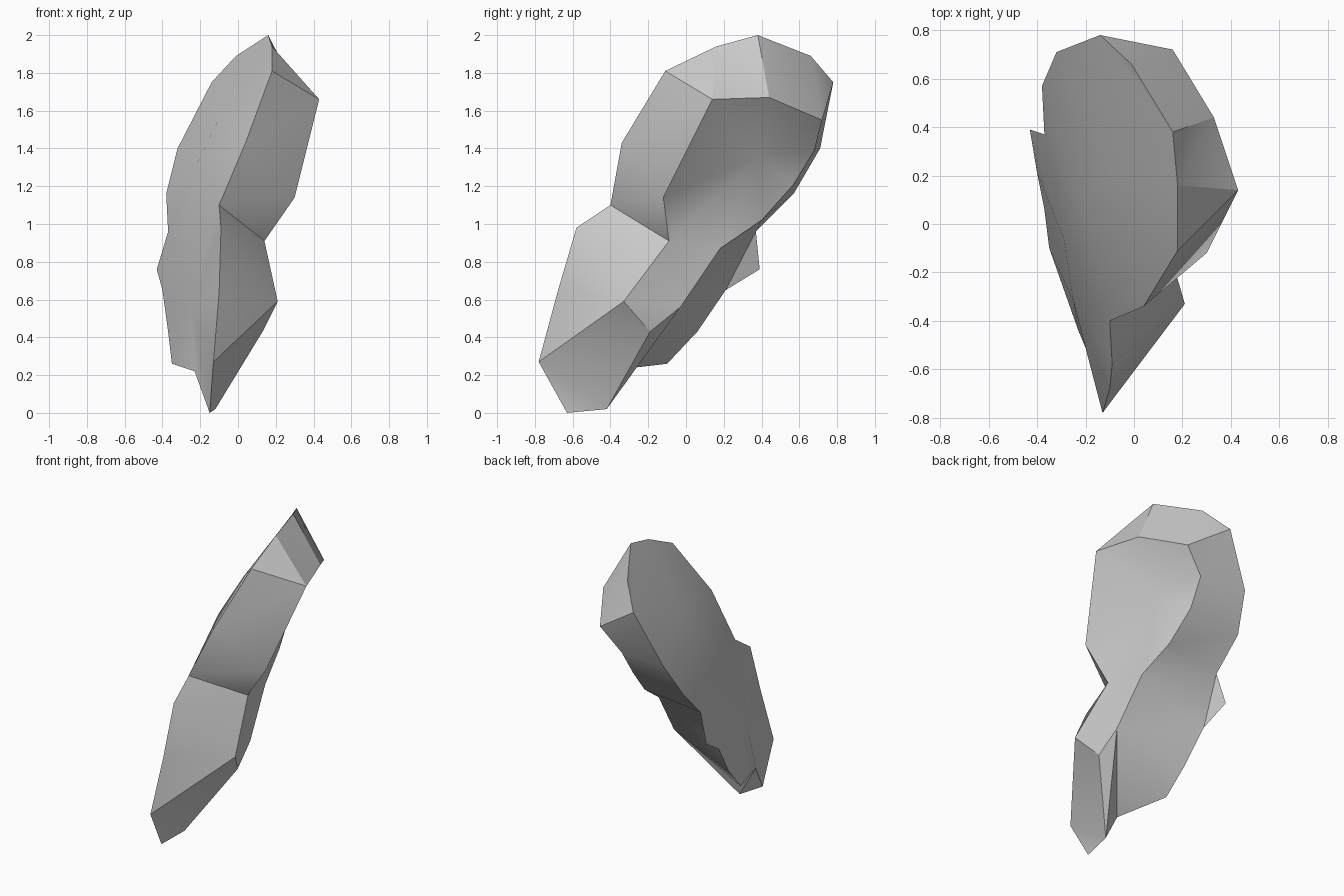
import bpy, bmesh
from math import radians
from mathutils import Vector

default_cube = bpy.data.objects.get("Cube")
if default_cube:
    bpy.data.objects.remove(default_cube, do_unlink=True)

mesh = bpy.data.meshes.new("rock_shard")
bm = bmesh.new()


def chain(*points):
    """Add a run of corners and return them in order."""
    return [bm.verts.new(point) for point in points]


def face(*corners):
    bm.faces.new(corners)


def bridge(first, second):
    """Triangulate between two runs of corners, always taking the shorter diagonal."""
    i = j = 0
    while i < len(first) - 1 or j < len(second) - 1:
        step_first = j == len(second) - 1
        if not step_first and i < len(first) - 1:
            step_first = ((first[i + 1].co - second[j].co).length
                          < (second[j + 1].co - first[i].co).length)
        corners = [first[i], second[j]]
        if step_first:
            i += 1
            corners.append(first[i])
        else:
            j += 1
            corners.append(second[j])
        if len(set(corners)) == len(corners):
            face(*corners)


def fan(centre, ring):
    for here, after in zip(ring, ring[1:] + ring[:1]):
        face(centre, here, after)


# Front crest, from the peak down to the foot
crest = chain((.16, .38, 2), (.18, .16, 1.94), (.18, -.11, 1.81), (.04, -.34, 1.43),
              (-.1, -.4, 1.1), (-.09, -.58, .98), (-.1, -.68, .64),
              (-.13, -.78, .27), (-.15, -.63, 0))
peak, shoulder, brow, neck, waist, knee, shin, toe, foot = crest

# Rear rim, from the peak down to the foot
rim = [peak] + chain((-.01, .66, 1.89), (-.14, .78, 1.75), (-.32, .71, 1.4),
                     (-.38, .57, 1.16), (-.37, .37, .96), (-.43, .39, .76),
                     (-.4, .21, .65), (-.37, .06, .43), (-.35, -.1, .26),
                     (-.23, -.44, .22)) + [foot]
_, crown, corner, hip, flank, notch, spur, tail, haunch, heel, nick, _ = rim

# Gentle bulge along the broad side
spine = [peak] + chain((-.1, .2, 1.56), (-.22, .1, 1.31), (-.29, -.06, .88),
                       (-.25, -.32, .58)) + [foot]

# Outer lip, from the upper rear down to the sole
lip = chain((.33, .44, 1.67), (.43, .14, 1.66), (.3, -.12, 1.14),
            (.14, -.09, .91), (.21, -.33, .59), (.13, -.19, .43), (-.12, -.42, .02))
top_lip, tip, ledge, pinch, elbow, under, sole = lip

# Keel along the underside and the hollow above it
keel = chain((.16, .72, 1.55), (.02, .68, 1.39), (.01, .57, 1.21),
             (.04, .4, 1.02), (.085, .18, .87), (.115, -.03, .56))
keel_top, bend, curve, dip, ridge, keel_end = keel
hollow, = chain((.13, .38, 1.36))

# Broad side
bridge(crest, spine)
bridge(spine, rim)

# Upper facets
face(brow, tip, shoulder)
face(shoulder, tip, top_lip)
face(shoulder, top_lip, peak)
bridge([peak, crown], [top_lip, keel_top])
face(crown, keel_top, corner)

# Front facets
bridge([brow, neck, waist], [tip, ledge])
face(waist, pinch, ledge)
bridge([waist, knee, shin, toe], [pinch, elbow])
bridge([toe, foot], [elbow, under, sole])

# Hollowed underside
fan(hollow, [tip, top_lip] + keel[:5] + [pinch, ledge])
bridge([pinch, elbow, under], [ridge, keel_end, under])

# Rear band
bridge([corner, hip], [keel_top, bend])
bridge([hip, flank, notch], [bend, curve, dip])
face(notch, spur, tail)
bridge([notch, tail, haunch, heel], [dip, ridge, keel_end])
face(keel_end, heel, nick)
face(keel_end, nick, sole)
face(keel_end, sole, under)
face(nick, foot, sole)

bmesh.ops.recalc_face_normals(bm, faces=bm.faces)
bm.to_mesh(mesh)
bm.free()

# Plain stone colour
stone = bpy.data.materials.new("grey_stone")
stone.use_nodes = True
stone.diffuse_color = (.6, .6, .6, 1)
stone.node_tree.nodes["Principled BSDF"].inputs["Base Color"].default_value = (.6, .6, .6, 1)
mesh.materials.append(stone)

rock = bpy.data.objects.new("rock_shard", mesh)
bpy.context.collection.objects.link(rock)
bpy.ops.object.select_all(action="DESELECT")
rock.select_set(True)
bpy.context.view_layer.objects.active = rock
bpy.ops.object.shade_smooth_by_angle(angle=radians(30))
